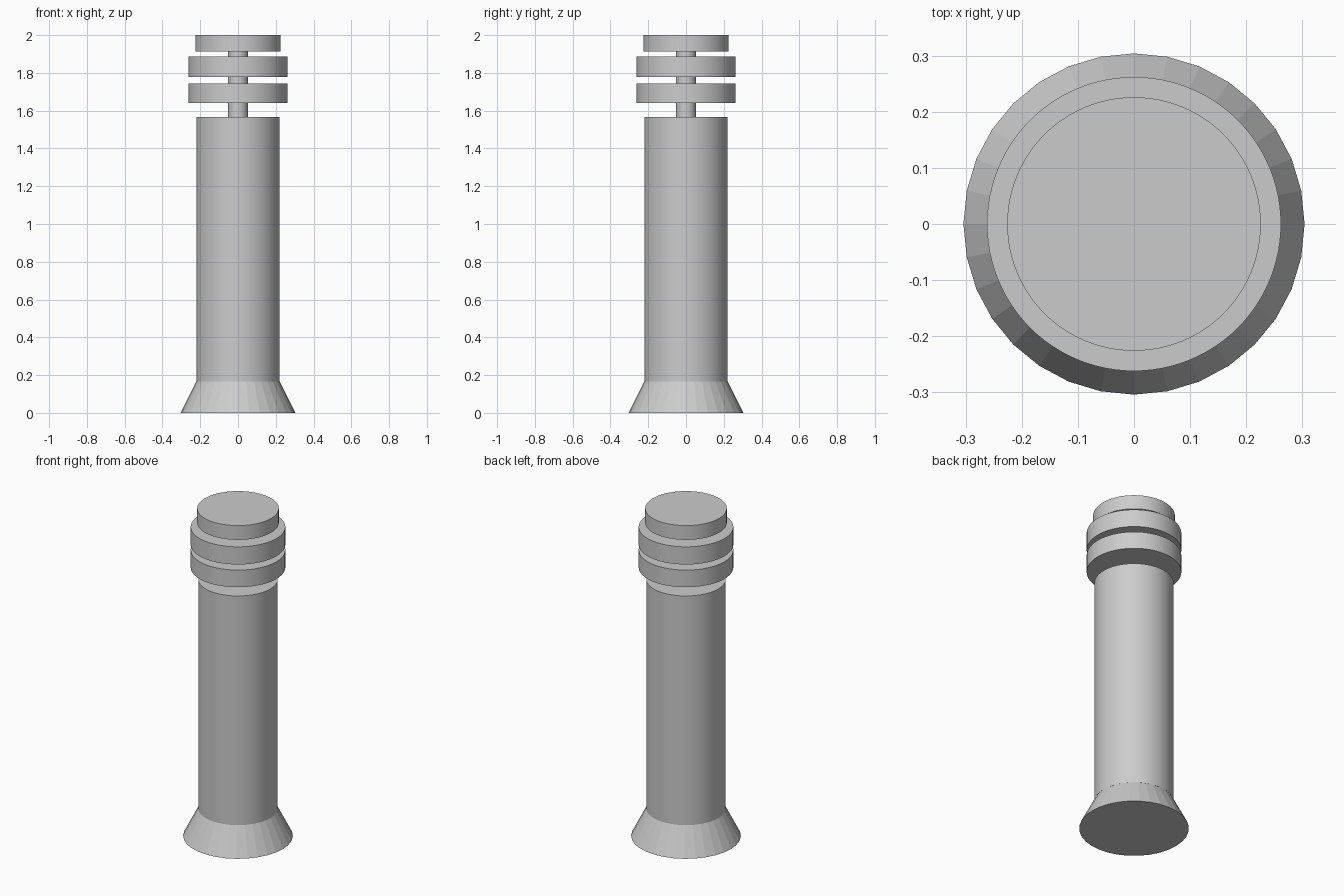
import bpy
import math

if "Cube" in bpy.data.objects:
    bpy.data.objects.remove(bpy.data.objects["Cube"])


def round_part(name, z0, z1, r0, r1=None, sides=96, smooth=True):
    """Upright cylinder or tapered cone between two heights."""
    bpy.ops.mesh.primitive_cone_add(
        vertices=sides, radius1=r0, radius2=r0 if r1 is None else r1,
        depth=z1 - z0, location=(0, 0, (z0 + z1) / 2))
    ob = bpy.context.object
    ob.name = name
    if smooth:
        bpy.ops.object.shade_smooth_by_angle(angle=math.radians(30))
    return ob


# Flared, faceted foot
round_part("flared_base", 0.0, 0.167, 0.304, 0.22, sides=32, smooth=False)

# Main post
round_part("post", 0.167, 1.567, 0.22)

# Thin core carrying the rings and cap
round_part("core_stem", 1.567, 1.915, 0.052)

# Two wide rings
for i, (z0, z1) in enumerate([(1.64, 1.745), (1.779, 1.887)], 1):
    round_part(f"ring_{i}", z0, z1, 0.262)

# Top cap
round_part("cap", 1.913, 2.0, 0.226)
